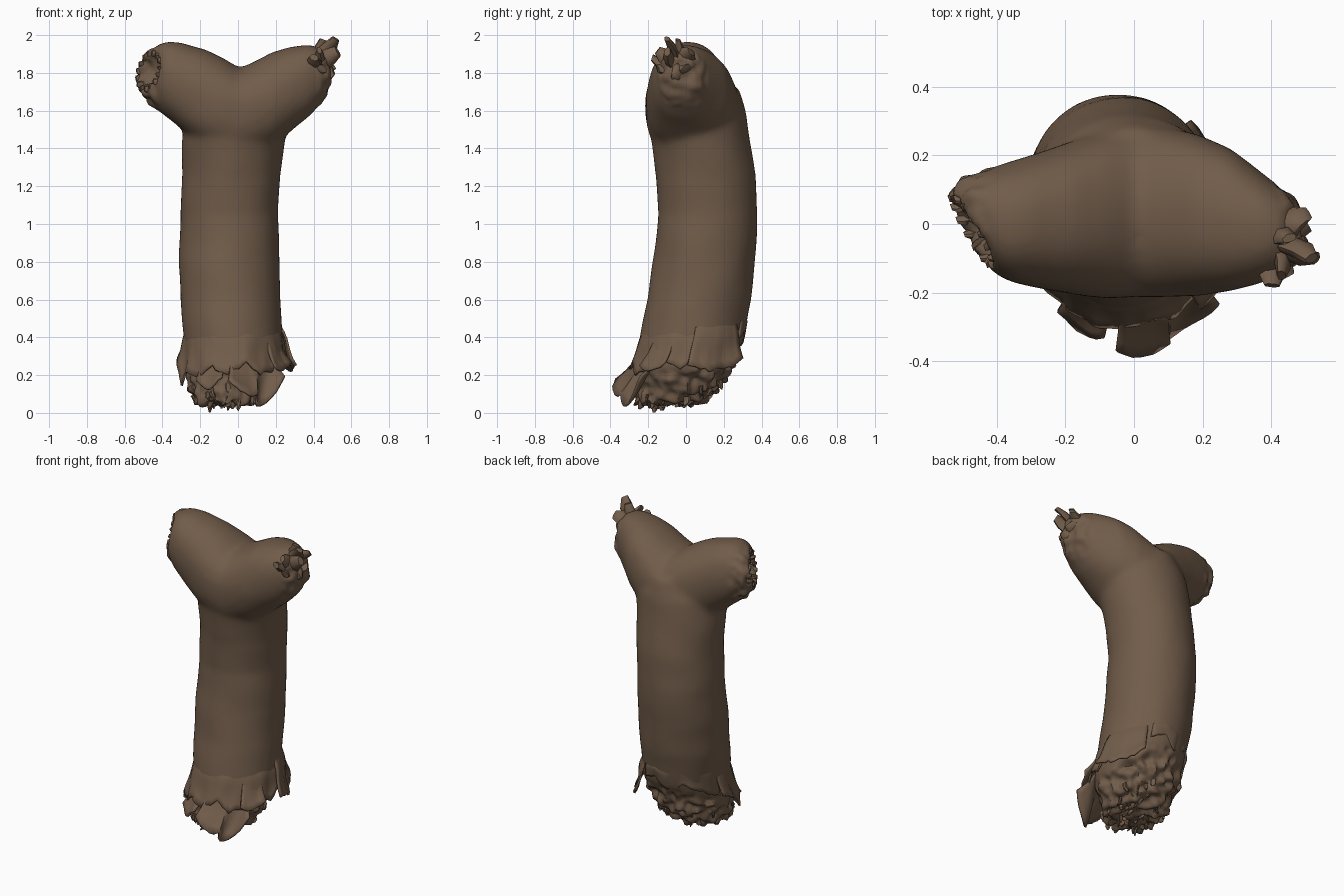
import bpy, bmesh, math, random
from mathutils import Vector, noise

random.seed(4)
cube = bpy.data.objects.get("Cube")
if cube:
    bpy.data.objects.remove(cube)

bark = bpy.data.materials.new("dark brown bark")
bark.use_nodes = True
BROWN = (0.165, 0.107, 0.068, 1)
bark.diffuse_color = BROWN
bark.node_tree.nodes["Principled BSDF"].inputs["Base Color"].default_value = BROWN


def finish(bm, name, angle=40):
    bmesh.ops.recalc_face_normals(bm, faces=bm.faces)
    mesh = bpy.data.meshes.new(name)
    bm.to_mesh(mesh)
    bm.free()
    obj = bpy.data.objects.new(name, mesh)
    bpy.context.collection.objects.link(obj)
    mesh.materials.append(bark)
    bpy.ops.object.select_all(action='DESELECT')
    obj.select_set(True)
    bpy.context.view_layer.objects.active = obj
    bpy.ops.object.shade_smooth_by_angle(angle=math.radians(angle))
    return obj


def loft(bm, rings):
    """Closed skin over rings of points."""
    rows = [[bm.verts.new(p) for p in ring] for ring in rings]
    n = len(rows[0])
    for a, b in zip(rows, rows[1:]):
        for i in range(n):
            bm.faces.new((a[i], a[(i + 1) % n], b[(i + 1) % n], b[i]))
    bm.faces.new(rows[0][::-1])
    bm.faces.new(rows[-1])


def turns(n):
    return [math.tau * i / n for i in range(n)]


# Trunk sections: z, x min, x max, y min, y max
TRUNK = [(0.04, -.22, .11, -.27, .06), (0.10, -.25, .16, -.27, .16),
         (0.22, -.27, .21, -.26, .24), (0.40, -.28, .23, -.24, .30),
         (0.60, -.30, .22, -.20, .34), (0.80, -.31, .215, -.17, .36),
         (1.05, -.30, .21, -.14, .375), (1.25, -.29, .22, -.15, .365),
         (1.42, -.29, .24, -.175, .34), (1.60, -.28, .27, -.205, .31),
         (1.72, -.2, .2, -.18, .27)]

# Fork sections along x: x, y min, y max, z min, z max, lean in y, lean in z
FORK = [(-.41, -.07, .04, 1.77, 1.86, -.6, .2), (-.45, -.09, .06, 1.74, 1.89, -.6, .2),
        (-.485, -.125, .085, 1.71, 1.915, -.55, .2), (-.455, -.15, .13, 1.66, 1.945, -.4, .2),
        (-.39, -.17, .165, 1.59, 1.965, -.15, .1), (-.30, -.185, .20, 1.50, 1.96, 0, 0),
        (-.18, -.205, .24, 1.40, 1.925, 0, 0), (-.08, -.215, .27, 1.35, 1.875, 0, 0),
        (.01, -.215, .285, 1.33, 1.825, 0, 0), (.09, -.215, .285, 1.36, 1.865, 0, 0),
        (.18, -.21, .265, 1.41, 1.91, 0, 0), (.28, -.195, .22, 1.49, 1.94, 0, 0),
        (.37, -.175, .15, 1.56, 1.95, 0, 0), (.45, -.14, .09, 1.65, 1.93, 0, 0),
        (.49, -.09, .05, 1.72, 1.89, 0, 0)]


def trunk_at(z):
    """Centre and radii of the trunk at a height."""
    for a, b in zip(TRUNK, TRUNK[1:]):
        if z <= b[0]:
            break
    t = max(0, min(1, (z - a[0]) / (b[0] - a[0])))
    x0, x1, y0, y1 = (p + (q - p) * t for p, q in zip(a[1:], b[1:]))
    return (x0 + x1) / 2, (y0 + y1) / 2, (x1 - x0) / 2, (y1 - y0) / 2


def around(z, angle, grow=0.0):
    cx, cy, rx, ry = trunk_at(z)
    return Vector((cx + (rx + grow) * math.cos(angle), cy + (ry + grow) * math.sin(angle), z))


def full(value):
    """Slightly squared sine or cosine."""
    return math.copysign(abs(value) ** 0.88, value)


# Forked trunk: trunk and fork skins fused, softened and roughened
bm = bmesh.new()
loft(bm, [[around(s[0], a, .006) for a in turns(40)] for s in TRUNK])
fork_rings = []
for x, y0, y1, z0, z1, ly, lz in FORK:
    ring = []
    for a in turns(40):
        dy, dz = (y1 - y0) / 2 * full(math.cos(a)), (z1 - z0) / 2 * full(math.sin(a))
        ring.append(Vector((x + ly * dy + lz * dz, (y0 + y1) / 2 + dy, (z0 + z1) / 2 + dz)))
    fork_rings.append(ring)
loft(bm, fork_rings)
trunk = finish(bm, "forked_trunk", 50)
fuse = trunk.modifiers.new("fuse", 'REMESH')
fuse.mode, fuse.voxel_size = 'VOXEL', 0.016
soft = trunk.modifiers.new("soften", 'SMOOTH')
soft.factor, soft.iterations = 0.5, 14
for mod in ("fuse", "soften"):
    bpy.ops.object.modifier_apply(modifier=mod)
bm = bmesh.new()
bm.from_mesh(trunk.data)
bm.normal_update()
moves = []
for v in bm.verts:
    p = v.co
    edge = 0.24 + 0.14 * max(0, p.y) / 0.3          # break line climbs at the back
    rough = max(0, min(1, (edge - p.z) / 0.06))
    tip = max(0, min(1, (abs(p.x) - 0.41) / 0.06)) if p.z > 1.5 else 0
    shift = 0.006 * noise.noise(p * 5)
    shift += (0.04 * rough + 0.022 * tip) * noise.noise(p * 20) - 0.012 * rough
    moves.append(v.normal * shift)
for v, m in zip(bm.verts, moves):
    v.co += m
bm.to_mesh(trunk.data)
bm.free()
bpy.ops.object.shade_smooth_by_angle(angle=math.radians(50))


def bark_sheet(name, top, edge, flare, lift=0.006, thick=0.012):
    """Torn curved sheet; edge lists (angle in degrees, lower height)."""
    bm = bmesh.new()
    rows, steps = [], 7
    for (a0, z0), (a1, z1) in zip(edge, edge[1:]):
        count = max(2, int((a1 - a0) / 4))
        for i in range(count):
            t = i / count
            rows.append((a0 + (a1 - a0) * t, z0 + (z1 - z0) * t + random.uniform(-.01, .01)))
    rows.append(edge[-1])
    cols = []
    for deg, low in rows:
        col = []
        for k in range(steps + 1):
            t = k / steps
            z = top + (low - top) * t
            wave = 0.02 * t * noise.noise(Vector((deg / 12, z * 7, top)))
            grow = (lift + 0.012) * min(1, 3 * t) - 0.012 + flare * t ** 2 + wave
            col.append(bm.verts.new(around(z, math.radians(deg), grow)))
        cols.append(col)
    for a, b in zip(cols, cols[1:]):
        for k in range(steps):
            bm.faces.new((a[k], b[k], b[k + 1], a[k + 1]))
    obj = finish(bm, name, 50)
    solid = obj.modifiers.new("thickness", 'SOLIDIFY')
    solid.thickness = thick


# Torn bark round the broken foot
bark_sheet("bark_skirt", 0.46, [(-190, .30), (-172, .25), (-160, .14), (-150, .22), (-128, .19),
                                (-112, .25), (-95, .20), (-75, .27), (-58, .21), (-42, .22),
                                (-25, .28), (-5, .24), (8, .30)], 0.045)
bark_sheet("front_tongue", 0.34, [(-92, .19), (-84, .14), (-72, .10), (-62, .09), (-55, .04),
                                  (-47, .05), (-42, .12), (-38, .20)], 0.115)
bark_sheet("front_chip", 0.32, [(-130, .18), (-120, .13), (-112, .14), (-100, .19)], 0.07)
bark_sheet("flared_flap", 0.42, [(-46, .25), (-38, .23), (-28, .24), (-20, .27)], 0.085)
bark_sheet("side_chip", 0.50, [(2, .25), (14, .23), (30, .23), (46, .24), (56, .29)], 0.08, 0.015)
bark_sheet("back_bark", 0.52, [(62, .40), (80, .43), (100, .36), (125, .40), (150, .33), (172, .27)], 0.008)


def shard(bm, base, tip, width, flat, blunt=0.3):
    """Bent, flattened splinter with a ragged end."""
    base, tip = Vector(base), Vector(tip)
    axis = (tip - base).normalized()
    side = axis.cross(Vector((random.uniform(-1, 1), random.uniform(-1, 1), 0.3))).normalized()
    other = axis.cross(side)
    rings = []
    for t, w in ((0, 1), (.35, 1.0), (.7, .9), (1, blunt)):
        mid = base.lerp(tip, t) + other * width * 0.3 * math.sin(t * math.pi)
        rings.append([mid + width * w * random.uniform(.75, 1.15) *
                      (side * math.cos(a) + other * flat * math.sin(a)) for a in turns(7)])
    loft(bm, rings)


# Splinters hanging from the broken foot
bm = bmesh.new()
for i in range(90):
    a, r = random.uniform(0, math.tau), math.sqrt(random.random())
    z = 0.07 + 0.17 * r ** 3 * random.random()
    cx, cy, rx, ry = trunk_at(z)
    base = Vector((cx + rx * r * math.cos(a), cy + ry * r * math.sin(a), z))
    drop = Vector((random.uniform(-.02, .02), random.uniform(-.04, .01), -random.uniform(.03, .06)))
    tip = base + drop
    tip.z = max(tip.z, 0.012 if tip.x < 0 else 0.04)
    shard(bm, base, tip, random.uniform(.01, .024), 0.5)
shard(bm, (-.16, -.15, .09), (-.15, -.17, .002), .025, .5)
finish(bm, "foot_splinters", 30)

# Broken knot at the left end of the fork: chunky curled lobes
bm = bmesh.new()
for tip, w in (((.52, -.10, 1.98), .045), ((.455, -.04, 1.975), .042), ((.505, .03, 1.91), .055),
               ((.53, -.10, 1.91), .055), ((.405, -.18, 1.88), .05), ((.495, -.06, 1.77), .06),
               ((.43, -.15, 1.92), .045), ((.50, .01, 1.83), .06), ((.45, -.15, 1.82), .05)):
    shard(bm, (.41, -.05, 1.84), tip, w, .6, .55)
finish(bm, "broken_knot", 60)

# Ragged rim on the right end of the fork
bm = bmesh.new()
for a in turns(15):
    c, s = math.cos(a), math.sin(a)
    rim = Vector((-.478 - .055 * c + .02 * s, -.02 + .1 * c, 1.81 + .095 * s))
    shard(bm, rim + Vector((.05, .02, 0)), rim + Vector((-.004, 0, 0)), .026, .6, .55)
finish(bm, "ragged_rim", 40)
